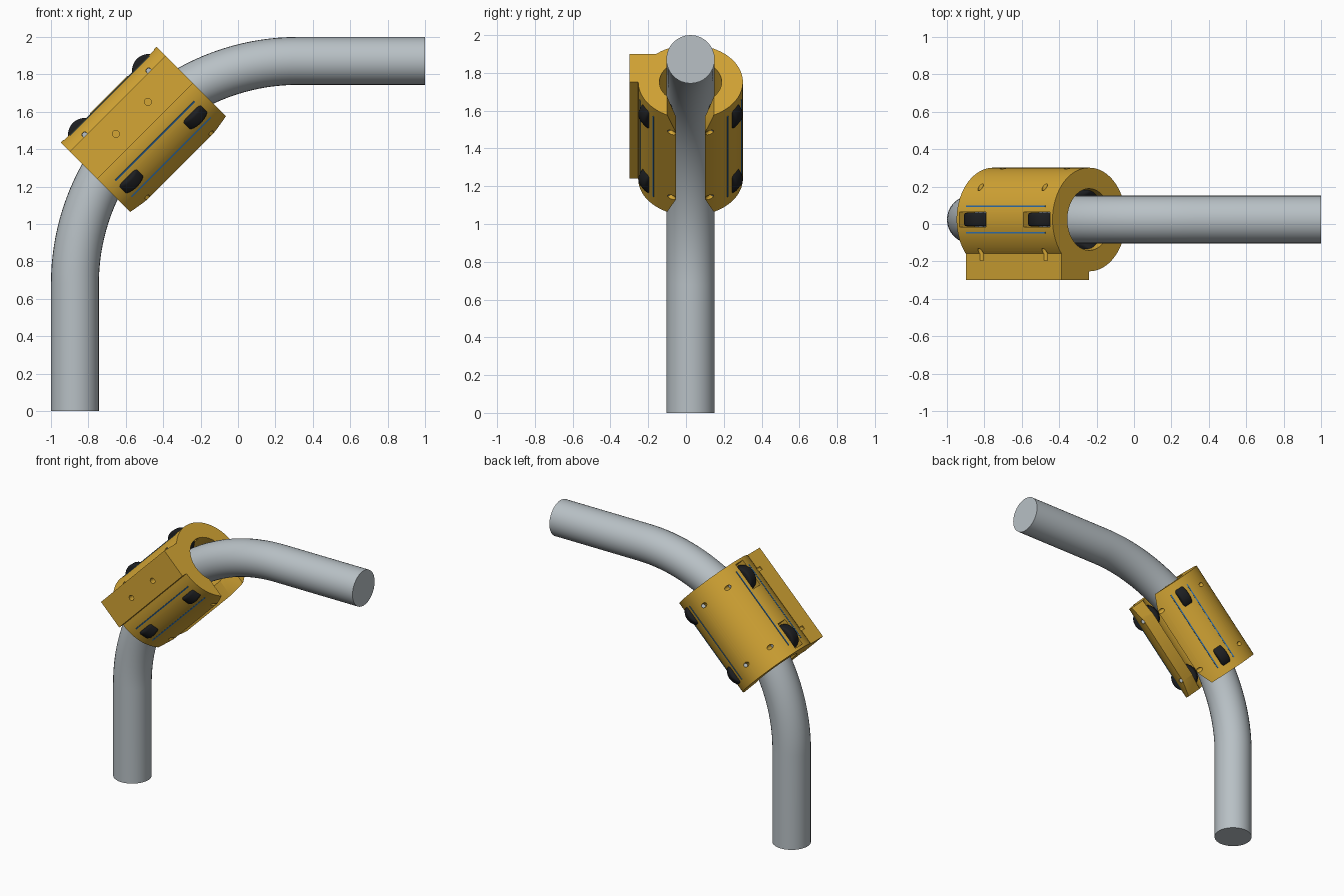
import bpy, bmesh, math
from mathutils import Matrix, Vector

cube = bpy.data.objects.get("Cube")
if cube:
    bpy.data.objects.remove(cube)


def material(name, rgb):
    m = bpy.data.materials.new(name)
    m.use_nodes = True
    m.diffuse_color = (*rgb, 1)
    m.node_tree.nodes["Principled BSDF"].inputs["Base Color"].default_value = (*rgb, 1)
    return m


GOLD = material("gold", (0.66, 0.38, 0.035))
STEEL = material("steel_grey", (0.48, 0.53, 0.56))
BLACK = material("rubber_black", (0.012, 0.013, 0.015))
BLUE = material("blue", (0.03, 0.17, 0.45))

R_PIPE, BEND, Y0 = 0.128, 1.192, 0.024
R_OUT, R_BORE, HALF = 0.277, 0.165, 0.3625
WHEEL_X, WHEEL_R, AXLE_R = 0.242, 0.09, 0.215
# Carriage frame: x along the pipe, z away from the slot
FRAME = Matrix.Translation((-0.496, Y0, 1.496)) @ Matrix.Rotation(math.radians(-45), 4, 'Y')
ALONG_X = Matrix.Rotation(math.pi / 2, 4, 'Y')
ALONG_Y = Matrix.Rotation(math.pi / 2, 4, 'X')
ROWS = [Matrix.Rotation(math.radians(a), 4, 'X') for a in (0, 120, -120)]


def finish(name, mesh, mat, matrix=FRAME):
    mesh.materials.clear()
    mesh.materials.append(mat)
    for p in mesh.polygons:
        p.use_smooth = True
        p.material_index = 0
    mesh.set_sharp_from_angle(angle=math.radians(35))
    ob = bpy.data.objects.new(name, mesh)
    ob.matrix_world = matrix
    bpy.context.collection.objects.link(ob)
    return ob


def to_object(name, bm, mat):
    bmesh.ops.recalc_face_normals(bm, faces=bm.faces)
    mesh = bpy.data.meshes.new(name)
    bm.to_mesh(mesh)
    bm.free()
    return finish(name, mesh, mat)


def cylinder(name, radius, length, place, mat, sides=32, bevel=0):
    bm = bmesh.new()
    bmesh.ops.create_cone(bm, cap_ends=True, segments=sides, radius1=radius,
                          radius2=radius, depth=length)
    if bevel:
        rims = [e for e in bm.edges if abs(e.verts[0].co.z - e.verts[1].co.z) < 0.001]
        bmesh.ops.bevel(bm, geom=rims, offset=bevel, segments=3, profile=0.5, affect='EDGES')
    bm.transform(place)
    return to_object(name, bm, mat)


def box(name, low, high, place, mat):
    low, high = Vector(low), Vector(high)
    bm = bmesh.new()
    bmesh.ops.create_cube(bm, size=1)
    bm.transform(place @ Matrix.Translation((low + high) / 2) @ Matrix.Diagonal((*(high - low), 1)))
    return to_object(name, bm, mat)


def combine(target, tool, operation='DIFFERENCE'):
    """Apply one boolean and discard the tool."""
    tool.hide_render = True
    mod = target.modifiers.new("cut", 'BOOLEAN')
    mod.operation, mod.solver, mod.object = operation, 'EXACT', tool
    bpy.context.view_layer.update()
    graph = bpy.context.evaluated_depsgraph_get()
    mesh = bpy.data.meshes.new_from_object(target.evaluated_get(graph))
    target.modifiers.clear()
    target.data = mesh
    bpy.data.objects.remove(tool)


# Bent pipe: vertical run, quarter bend, horizontal run
path = [(-0.872, Y0, 0)]
for i in range(41):
    a = math.pi / 2 * i / 40
    path.append((0.32 - BEND * math.cos(a), Y0, 0.68 + BEND * math.sin(a)))
path.append((1, Y0, 0.68 + BEND))
curve = bpy.data.curves.new("pipe_path", 'CURVE')
curve.dimensions = '3D'
curve.bevel_depth, curve.bevel_resolution, curve.use_fill_caps = R_PIPE, 14, True
spline = curve.splines.new('POLY')
spline.points.add(len(path) - 1)
for point, co in zip(spline.points, path):
    point.co = (*co, 1)
guide = bpy.data.objects.new("pipe_path", curve)
bpy.context.collection.objects.link(guide)
bpy.context.view_layer.update()
pipe_mesh = bpy.data.meshes.new_from_object(
    guide.evaluated_get(bpy.context.evaluated_depsgraph_get()))
bpy.data.objects.remove(guide)
finish("pipe", pipe_mesh, STEEL, Matrix.Identity(4))

# Carriage shell with the side block
shell = cylinder("carriage_shell", R_OUT, 2 * HALF, ALONG_X, GOLD, 96)
combine(shell, box("block", (-HALF, -0.324, 0), (HALF, -0.172, 0.208), Matrix(), GOLD), 'UNION')
combine(shell, cylinder("bore", R_BORE, 1, ALONG_X, GOLD, 64))

# Slot that flares at both ends
bm = bmesh.new()
side = [(-0.4, 0.139), (-0.25, 0.077), (0.25, 0.077), (0.4, 0.139)]
outline = side + [(x, -y) for x, y in reversed(side)]
face = bm.faces.new([bm.verts.new((x, y, -0.4)) for x, y in outline])
top = bmesh.ops.extrude_face_region(bm, geom=[face])["geom"]
bmesh.ops.translate(bm, vec=(0, 0, 0.35), verts=[v for v in top if isinstance(v, bmesh.types.BMVert)])
combine(shell, to_object("slot", bm, GOLD))

# Wheel pockets and axle holes
for row in ROWS:
    for x in (-WHEEL_X, WHEEL_X):
        combine(shell, box("pocket", (x - 0.1, -0.041, 0.12), (x + 0.1, 0.041, 0.36), row, GOLD))
        axle = row @ Matrix.Translation((x, 0, AXLE_R)) @ ALONG_Y
        combine(shell, cylinder("axle_hole", 0.015, 0.44, axle, GOLD, 20))

# Mounting holes in the block
for x in (-0.121, 0.121):
    hole = Matrix.Translation((x, -0.31, 0.101)) @ ALONG_Y
    combine(shell, cylinder("mount_hole", 0.019, 0.1, hole, GOLD, 24))
finish("carriage", shell.data, GOLD)
bpy.data.objects.remove(shell)

# Wheels, axles and blue guide strips for each row
for r, row in enumerate(ROWS, 1):
    for x, end in ((-WHEEL_X, "lower"), (WHEEL_X, "upper")):
        place = row @ Matrix.Translation((x, 0, AXLE_R)) @ ALONG_Y
        cylinder(f"{end}_wheel_{r}", WHEEL_R, 0.074, place, BLACK, 48, 0.016)
        cylinder(f"{end}_axle_{r}", 0.0145, 0.29, place, STEEL, 20)
    for y, hand in ((-0.07, "right"), (0.07, "left")):
        box(f"{hand}_strip_{r}", (-0.3, y - 0.004, 0.262), (0.3, y + 0.004, 0.2705), row, BLUE)
